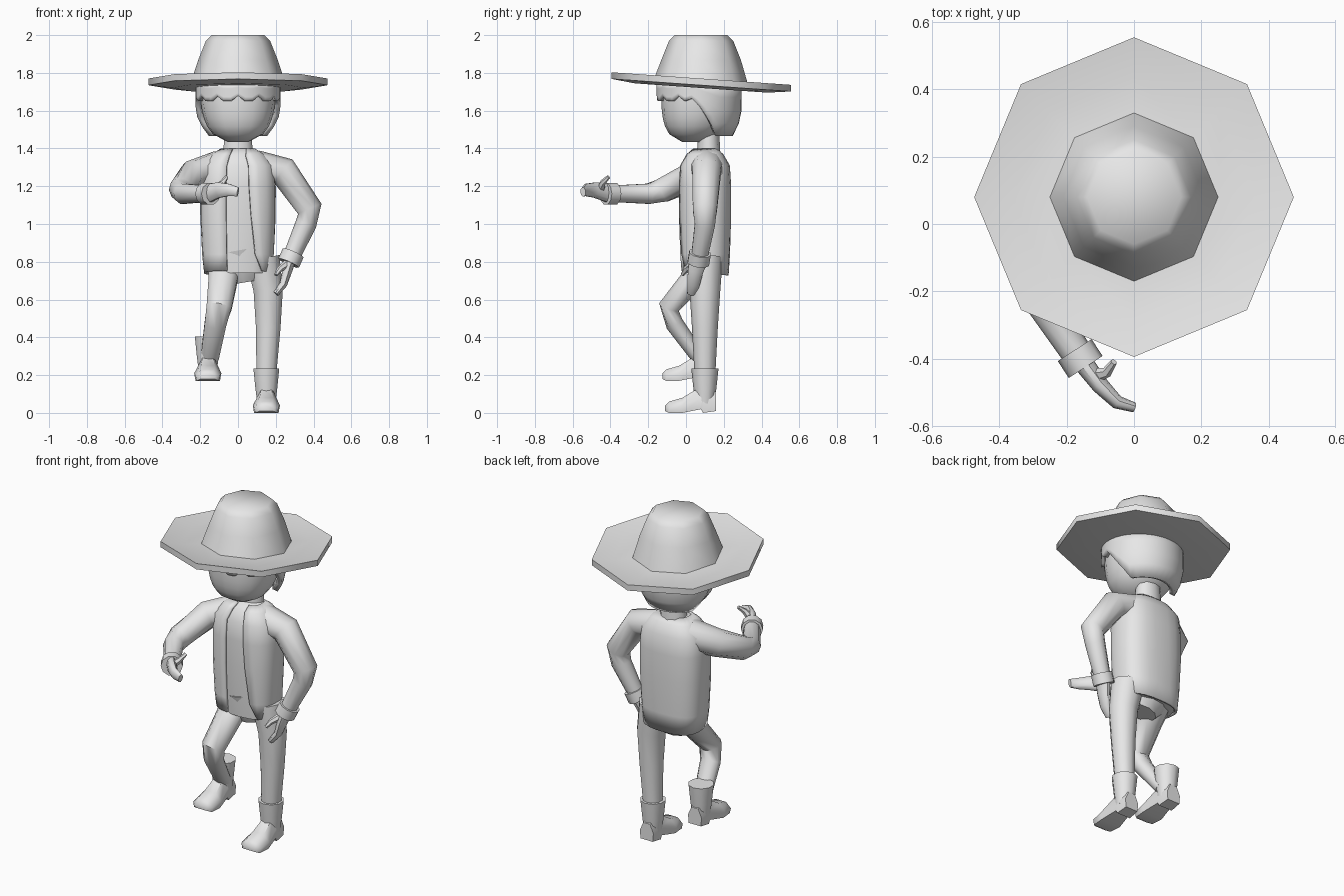
import bpy
import bmesh
from math import sin, cos, pi, tau, radians, copysign
from mathutils import Vector

cube = bpy.data.objects.get("Cube")
if cube:
    bpy.data.objects.remove(cube, do_unlink=True)

grey_colour = (.8, .8, .8, 1)
grey = bpy.data.materials.new("plain grey")
grey.use_nodes = True
grey.diffuse_color = grey_colour
grey.node_tree.nodes["Principled BSDF"].inputs["Base Color"].default_value = grey_colour


def skin(name, rings, closed=True, capped=True, thickness=0):
    """Join a stack of equally long point rings into one smooth shaded part."""
    bm = bmesh.new()
    rows = [[bm.verts.new(point) for point in ring] for ring in rings]
    count = len(rows[0])
    for lower, upper in zip(rows, rows[1:]):
        for i in range(count if closed else count - 1):
            j = (i + 1) % count
            bm.faces.new((lower[i], lower[j], upper[j], upper[i]))
    if capped:
        bm.faces.new(reversed(rows[0]))
        bm.faces.new(rows[-1])
    bmesh.ops.recalc_face_normals(bm, faces=bm.faces)
    mesh = bpy.data.meshes.new(name)
    bm.to_mesh(mesh)
    bm.free()
    mesh.materials.append(grey)
    part = bpy.data.objects.new(name, mesh)
    bpy.context.collection.objects.link(part)
    bpy.ops.object.select_all(action="DESELECT")
    part.select_set(True)
    bpy.context.view_layer.objects.active = part
    bpy.ops.object.shade_smooth_by_angle(angle=radians(50))
    if thickness:
        shell = part.modifiers.new("thickness", "SOLIDIFY")
        shell.thickness = thickness
        shell.offset = -1


def oval(centre_y, z, width, depth, power=1, start=0, end=tau, count=16, closed=True):
    """Level ring of points; angle zero is the front, growing toward the left side."""
    def bend(value):
        return copysign(abs(value) ** power, value)

    steps = count if closed else count - 1
    angles = [start + (end - start) * i / steps for i in range(count)]
    return [(width * bend(sin(a)), centre_y - depth * bend(cos(a)), z) for a in angles]


def tube(name, path, start_radius, end_radius, flat=1, ref=(1, 0, 0), count=10):
    """Evenly tapering limb along a path; flat squeezes it across the ref direction."""
    points = [Vector(point) for point in path]
    last = len(points) - 1
    rings = []
    for i, point in enumerate(points):
        tangent = (points[min(i + 1, last)] - points[max(i - 1, 0)]).normalized()
        side = tangent.cross(Vector(ref)).normalized()
        along_ref = side.cross(tangent)
        radius = start_radius + (end_radius - start_radius) * i / last
        angles = [tau * j / count for j in range(count)]
        rings.append([point + radius * (side * flat * cos(a) + along_ref * sin(a)) for a in angles])
    skin(name, rings)


# Hat: eight-sided lathe, brim tilted slightly down at the back
hat_profile = [(.14, 2), (.17, 1.97), (.21, 1.87), (.25, 1.75), (.36, 1.75),
               (.475, 1.77), (.475, 1.735), (.35, 1.72), (.1, 1.72)]
hat_rings = []
for radius, height in hat_profile:
    tilt = .07 if height < 1.8 else 0
    ring = oval(.08, height, radius, radius, count=8)
    hat_rings.append([(x, y, z - tilt * (y - .08)) for x, y, z in ring])
skin("hat", hat_rings)

# Head: narrow chin swelling quickly to a round skull
head_rings = []
for step in range(8):
    rise = (step + .1) / 8
    size = .2 * (1 - (1 - rise) ** 3) ** .4
    head_rings.append(oval(.06 - .03 * (1 - rise) ** 2, 1.43 + .33 * rise, size, size * .95, .9))
skin("head", head_rings)
tube("neck", [(0, .12, 1.34), (0, .12, 1.48)], .085, .075, flat=.75)

# Hair: shell with a jagged fringe in front, dropping to the nape behind
hair_rings = []
top, nape, strands, levels = 1.74, 1.465, 36, 5
for level in range(levels):
    ring = []
    for i in range(strands):
        angle = tau * i / strands
        jag = .014 if i % 3 == 0 else -.014
        fringe = 1.665 + jag * (cos(angle) > .2)
        drop = min(max(.2 - 1.6 * cos(angle), 0), 1)
        hem = fringe + (nape - fringe) * drop
        z = hem + (top - hem) * level / (levels - 1)
        size = .225 - max(0, 1.62 - z) ** 2 * 2
        ring.append((size * sin(angle), .07 - size * cos(angle), z))
    hair_rings.append(ring)
skin("hair", hair_rings, capped=False, thickness=.03)

# Vest open at the front over a shirt: height, half width, left opening angle
torso = [(.74, .18, .7), (.84, .19, .4), (1.05, .2, .25), (1.2, .2, .2),
         (1.31, .19, .2), (1.37, .14, .2), (1.4, .09, .4)]
vest_rings, shirt_rings = [], []
for z, width, gap in torso:
    depth = width * .7
    ring = oval(.1, z, width, depth, .75, gap, tau - .22, 22, closed=False)
    # The hem rises toward the front
    rise = .1 if z < .8 else 0
    vest_rings.append([(x, y, height + rise * (.1 - y)) for x, y, height in ring])
    shirt_rings.append(oval(.1, z, width - .015, depth - .015, .75))
skin("vest", vest_rings, closed=False, capped=False, thickness=.014)
skin("shirt", shirt_rings)

# Trousers: hips, straight left leg, raised right leg
tube("hips", [(.03, .1, .69), (.02, .1, .75), (0, .1, .86)], .09, .18, flat=.7)
tube("left_leg", [(.13, .1, .82), (.16, .1, .65), (.16, .1, .45), (.15, .1, .2)], .095, .055)
tube("right_leg", [(-.07, .12, .8), (-.08, .03, .7), (-.1, -.09, .56),
                   (-.12, -.06, .47), (-.15, .07, .29)], .09, .05, flat=.8)


def boot(name, x, y, z):
    """Foot lofted from toe to heel, with a flared shaft above."""
    # Each section: distance back, underside lift, top height, half width
    sections = [(-.11, .01, .04, .04), (-.09, 0, .06, .065), (-.02, 0, .08, .072),
                (.08, .02, .14, .05), (.09, 0, .15, .05), (.16, .01, .11, .045)]
    rings = []
    for back, low, high, half in sections:
        middle = (low + high) / 2
        right_side = [(-half / 2, high), (-half, middle), (-half * .9, low)]
        left_side = [(-u, v) for u, v in reversed(right_side)]
        rings.append([(x + u, y + back, z + v) for u, v in right_side + left_side])
    skin(name + "_foot", rings)
    tube(name + "_shaft", [(x, y + .1, z + h) for h in (.05, .13, .235)], .05, .072)


boot("left_boot", .15, 0, 0)
boot("right_boot", -.16, -.015, .17)


def arm(side, sleeve, hand, thumb, ref):
    """Tapering sleeve, cuff around its end, and a flat hand with a thumb."""
    tube(side + "_sleeve", sleeve, .09, .045, ref=ref)
    wrist = Vector(sleeve[-1])
    reach = (wrist - Vector(sleeve[-2])).normalized() * .03
    tube(side + "_cuff", [wrist - reach, wrist + reach], .06, .06, ref=ref)
    tube(side + "_hand", [wrist] + hand, .052, .025, flat=.6, ref=ref)
    tube(side + "_thumb", thumb, .022, .01, ref=ref, count=6)


# Left arm hangs with a bent elbow, right arm reaches forward
arm("left",
    [(.1, .11, 1.3), (.24, .11, 1.28), (.38, .1, 1.08), (.36, .1, 1), (.28, .07, .82)],
    [(.26, .05, .75), (.24, .04, .68), (.2, .03, .63)],
    [(.26, .04, .79), (.22, 0, .76), (.2, -.02, .73)], ref=(0, 1, 0))
arm("right",
    [(-.1, .11, 1.3), (-.24, .05, 1.26), (-.3, -.12, 1.18), (-.29, -.2, 1.16), (-.16, -.4, 1.16)],
    [(-.1, -.48, 1.18), (-.05, -.53, 1.18), (0, -.545, 1.17)],
    [(-.11, -.45, 1.19), (-.08, -.44, 1.22), (-.06, -.41, 1.25)], ref=(0, 0, 1))
